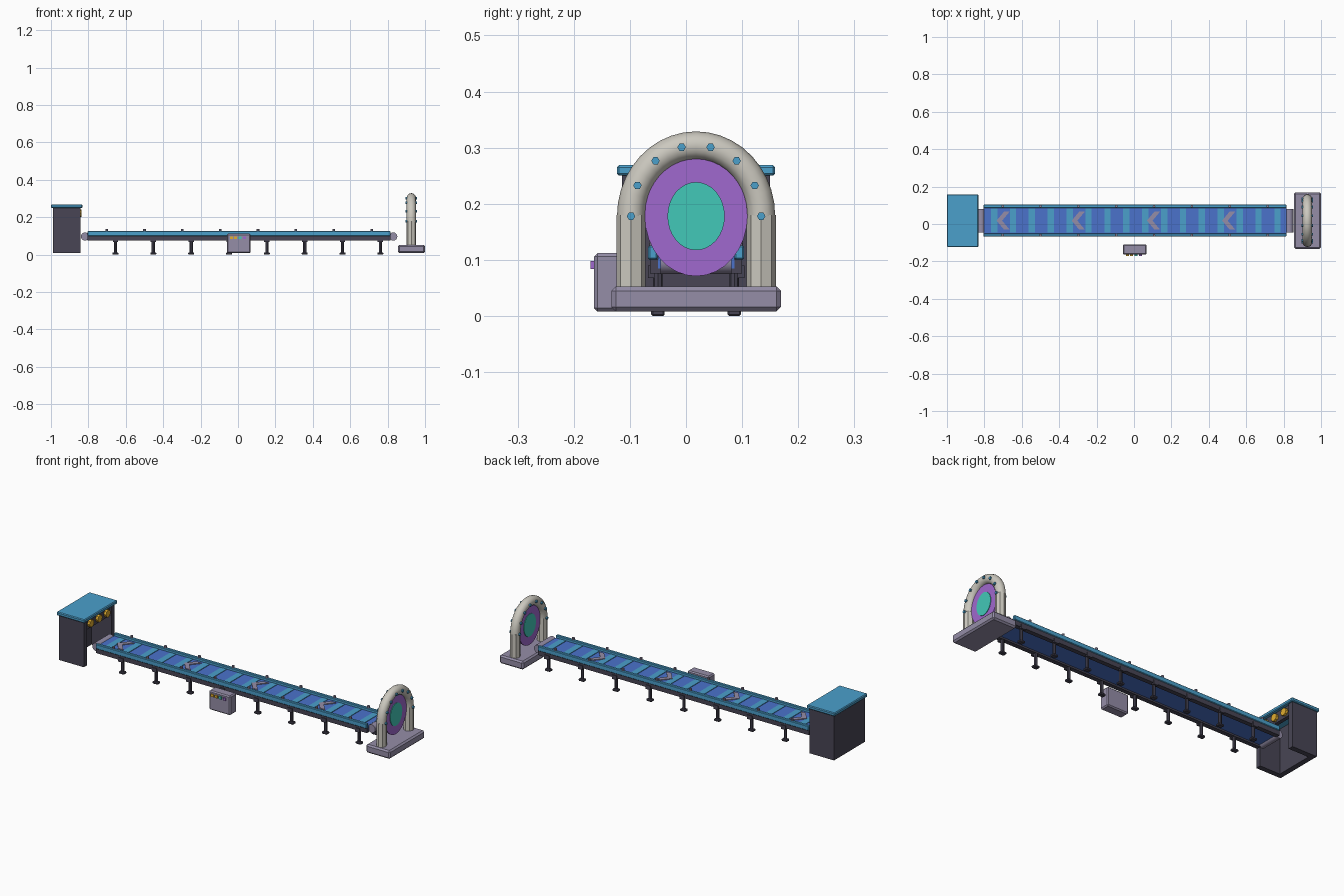
import bpy, bmesh, math
from mathutils import Matrix, Vector

if "Cube" in bpy.data.objects:
    bpy.data.objects.remove(bpy.data.objects["Cube"])

YC = 0.018      # centre line of the conveyor


def material(name, r, g, b):
    m = bpy.data.materials.new(name)
    m.use_nodes = True
    m.diffuse_color = (r, g, b, 1)
    m.node_tree.nodes["Principled BSDF"].inputs["Base Color"].default_value = (r, g, b, 1)
    return m


SKY = material("light blue", 0.07, 0.35, 0.60)
ROYAL = material("belt blue", 0.07, 0.17, 0.60)
PURPLE = material("purple", 0.35, 0.14, 0.62)
TEAL = material("teal", 0.055, 0.58, 0.48)
CREAM = material("cream", 0.60, 0.58, 0.52)
LILAC = material("lilac grey", 0.30, 0.27, 0.39)
DARK = material("charcoal", 0.065, 0.06, 0.09)
YELLOW = material("amber", 0.75, 0.42, 0.03)


def finish(name, bm, mat, smooth=False):
    bmesh.ops.recalc_face_normals(bm, faces=bm.faces)
    me = bpy.data.meshes.new(name)
    bm.to_mesh(me)
    bm.free()
    me.materials.append(mat)
    ob = bpy.data.objects.new(name, me)
    bpy.context.collection.objects.link(ob)
    if smooth:
        bpy.ops.object.select_all(action="DESELECT")
        ob.select_set(True)
        bpy.context.view_layer.objects.active = ob
        bpy.ops.object.shade_smooth_by_angle(angle=math.radians(40))
    return ob


def box(name, x, y, z, mat, bevel=0):
    """Box from (low, high) ranges, optionally with a chamfer."""
    bm = bmesh.new()
    bmesh.ops.create_cube(bm, size=1)
    for v in bm.verts:
        v.co = [(r[0] + r[1]) / 2 + c * (r[1] - r[0]) for r, c in zip((x, y, z), v.co)]
    if bevel:
        bmesh.ops.bevel(bm, geom=bm.edges[:], offset=bevel, segments=1, affect="EDGES")
    return finish(name, bm, mat)


def cylinder(name, centre, radius, depth, axis, mat, sides=12, top=None, scale=1, smooth=False):
    """Cylinder along an axis; scale stretches it vertically."""
    bm = bmesh.new()
    turn = Vector((0, 0, 1)).rotation_difference(Vector(axis)).to_matrix().to_4x4()
    m = Matrix.Translation(centre) @ Matrix.Diagonal((1, 1, scale, 1)) @ turn
    bmesh.ops.create_cone(bm, cap_ends=True, segments=sides, radius1=radius,
                          radius2=radius if top is None else top, depth=depth, matrix=m)
    return finish(name, bm, mat, smooth)


def around(c, h):
    return (c - h, c + h)


X, Y, Z = (1, 0, 0), (0, 1, 0), (0, 0, 1)
LENGTH = (-0.805, 0.815)

# Conveyor belt, cross slats and arrow plates
box("belt", LENGTH, around(YC, 0.068), (0.085, 0.112), ROYAL)
for i in range(16):
    box("belt_slat", around(-0.748 + i * 0.101, 0.017), around(YC, 0.064), (0.111, 0.115), SKY)
for i in range(4):
    tip = -0.735 + i * 0.402
    bm = bmesh.new()
    outline = [(0, 0), (0.04, 0.048), (0.07, 0.048), (0.03, 0), (0.07, -0.048), (0.04, -0.048)]
    pts = [bm.verts.new((tip + a, YC + b, 0.114)) for a, b in outline]
    faces = [bm.faces.new(pts[:4]), bm.faces.new([pts[0], pts[3], pts[4], pts[5]])]
    up = bmesh.ops.extrude_face_region(bm, geom=faces)["geom"]
    bmesh.ops.translate(bm, vec=(0, 0, 0.004),
                        verts=[v for v in up if isinstance(v, bmesh.types.BMVert)])
    finish("arrow_plate", bm, LILAC)

# End rollers
for x in (-0.818, 0.83):
    cylinder("end_roller", (x, YC, 0.097), 0.022, 0.126, Y, LILAC, 16, smooth=True)

# Side rails, beams, legs and rail studs, on both sides
for s in (-1, 1):
    box("side_rail", LENGTH, around(YC + s * 0.077, 0.0085), (0.1, 0.126), SKY, 0.003)
    box("side_beam", LENGTH, around(YC + s * 0.07, 0.012), (0.076, 0.101), DARK)
    for i in range(8):
        x = -0.655 + i * 0.2023
        y = YC + s * 0.068
        cylinder("leg_post", (x, y, 0.045), 0.0085, 0.07, Z, DARK, 8)
        box("leg_foot", around(x, 0.016), around(y, 0.012), (0, 0.012), DARK, 0.003)
        box("leg_bracket", around(x, 0.014), around(y + s * 0.012, 0.006), (0.068, 0.09), DARK)
        cylinder("rail_stud", (-0.702 + i * 0.2023, YC + s * 0.077, 0.13), 0.007, 0.014, Z, LILAC, 8)

# Cabinet: open toward the belt
box("cabinet_back", (-0.99, -0.962), around(YC, 0.132), (0.008, 0.25), DARK)
for s in (-1, 1):
    box("cabinet_side", (-0.99, -0.842), around(YC + s * 0.118, 0.014), (0.008, 0.25), DARK)
box("cabinet_header", (-0.87, -0.85), around(YC, 0.11), (0.195, 0.25), DARK)
box("cabinet_lid", (-1, -0.832), around(YC, 0.141), (0.25, 0.269), SKY, 0.004)
for i in (-1, 0, 1):
    cylinder("cabinet_lamp", (-0.844, YC + i * 0.07, 0.222), 0.02, 0.014, X, YELLOW, 8)

# Control box with buttons
box("control_box", (-0.06, 0.068), (-0.164, -0.11), (0.008, 0.112), LILAC, 0.006)
for x, mat in ((-0.036, YELLOW), (-0.014, YELLOW), (0.01, TEAL), (0.036, PURPLE)):
    box("control_button", around(x, 0.008), (-0.17, -0.162), (0.084, 0.098), mat)

# Portal: base, columns, arch
PX, PZ = 0.927, 0.178
box("portal_base", (0.856, 1.0), around(YC, 0.151), (0.008, 0.053), LILAC, 0.008)
for s in (-1, 1):
    cylinder("portal_column", (PX, YC + s * 0.116, 0.115), 0.026, 0.13, Z, CREAM, 8)

bm = bmesh.new()
SEG, SIDES = 20, 12
rings = []
for i in range(SEG + 1):
    a = math.pi * i / SEG
    ring = []
    for j in range(SIDES):
        t = 2 * math.pi * j / SIDES
        r = 0.025 * math.cos(t)
        ring.append(bm.verts.new((PX + 0.025 * math.sin(t),
                                  YC + (0.116 + r) * math.cos(a),
                                  PZ + (0.126 + r) * math.sin(a))))
    rings.append(ring)
for p, q in zip(rings, rings[1:]):
    for j in range(SIDES):
        k = (j + 1) % SIDES
        bm.faces.new((p[j], p[k], q[k], q[j]))
bm.faces.new(rings[0])
bm.faces.new(rings[-1])
finish("portal_arch", bm, CREAM, True)

# Arch studs on both faces
for i in range(8):
    a = math.pi * i / 7
    y, z = YC + 0.116 * math.cos(a), PZ + 0.126 * math.sin(a)
    for s in (-1, 1):
        cylinder("arch_stud", (PX + s * 0.025, y, z), 0.0075, 0.012, X, SKY, 6)

# Glowing oval with a brighter core
cylinder("portal_disc", (PX, YC, PZ), 0.0915, 0.008, X, PURPLE, 32, scale=1.17)
cylinder("portal_core", (PX, YC, PZ), 0.051, 0.014, X, TEAL, 32, scale=1.19)
